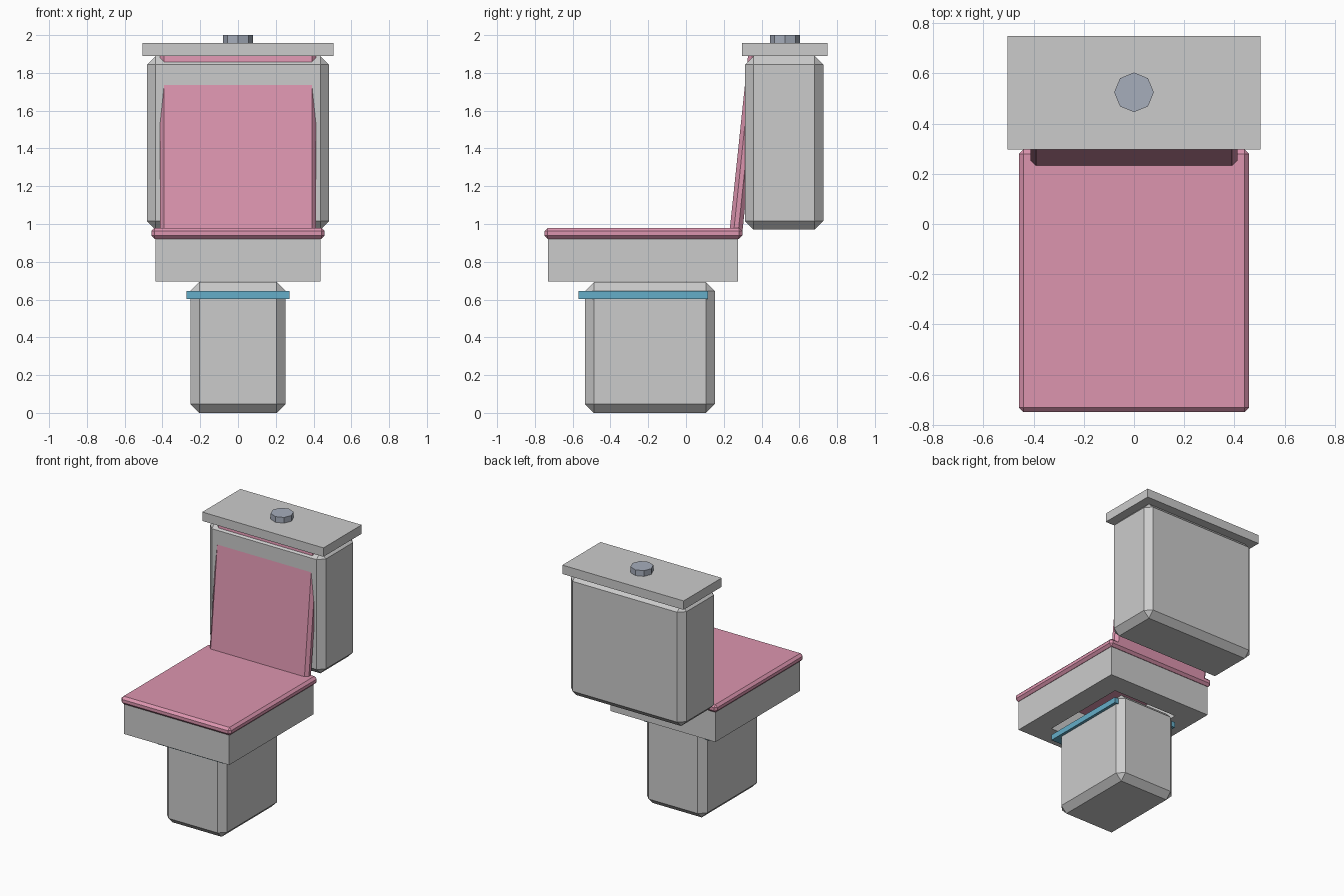
import bpy, math
from mathutils import Matrix

if "Cube" in bpy.data.objects:
    bpy.data.objects.remove(bpy.data.objects["Cube"])


def material(name, color):
    m = bpy.data.materials.new(name)
    m.diffuse_color = (*color, 1)
    m.use_nodes = True
    m.node_tree.nodes["Principled BSDF"].inputs["Base Color"].default_value = m.diffuse_color
    return m


pink = material("pink", (0.72, 0.30, 0.43))
blue = material("water_blue", (0.13, 0.42, 0.58))
steel = material("steel", (0.38, 0.42, 0.50))


def box(name, lo, hi, bevel=0, mat=None):
    """Box between two corners, with an optional one-segment chamfer."""
    bpy.ops.mesh.primitive_cube_add(size=1, location=[(a + b) / 2 for a, b in zip(lo, hi)])
    ob = bpy.context.object
    ob.name = name
    ob.data.transform(Matrix.Diagonal([b - a for a, b in zip(lo, hi)] + [1]))
    if bevel:
        mod = ob.modifiers.new("chamfer", "BEVEL")
        mod.width = bevel
        mod.segments = 1
    if mat:
        ob.data.materials.append(mat)
    return ob


# Pedestal and water
box("pedestal", (-0.252, -0.535, 0), (0.252, 0.153, 0.692), 0.047)
box("water", (-0.273, -0.57, 0.602), (0.273, 0.117, 0.645), 0, blue)

# Open bowl rim made of four walls
box("rim_front", (-0.438, -0.73, 0.695), (0.438, -0.57, 0.94))
box("rim_back", (-0.438, 0.12, 0.695), (0.438, 0.276, 0.94))
for side, x0, x1 in (("left", -0.438, -0.273), ("right", 0.273, 0.438)):
    box("rim_" + side, (x0, -0.57, 0.695), (x1, 0.12, 0.94))

# Seat, and raised lid leaning back into the tank
box("seat", (-0.459, -0.75, 0.921), (0.459, 0.298, 0.98), 0.018, pink)
lid = box("lid", (-0.413, -0.034, -0.5), (0.413, 0.034, 0.5), 0.022, pink)
lid.location = (0, 0.314, 1.43)
lid.rotation_euler.x = -math.radians(6)

# Tank, cover and flush button
box("tank", (-0.482, 0.312, 0.97), (0.482, 0.727, 1.89), 0.046)
box("tank_cover", (-0.505, 0.296, 1.89), (0.505, 0.75, 1.957))
bpy.ops.mesh.primitive_cylinder_add(vertices=8, radius=0.079, depth=0.05, location=(0, 0.525, 1.975))
button = bpy.context.object
button.name = "flush_button"
button.data.materials.append(steel)
